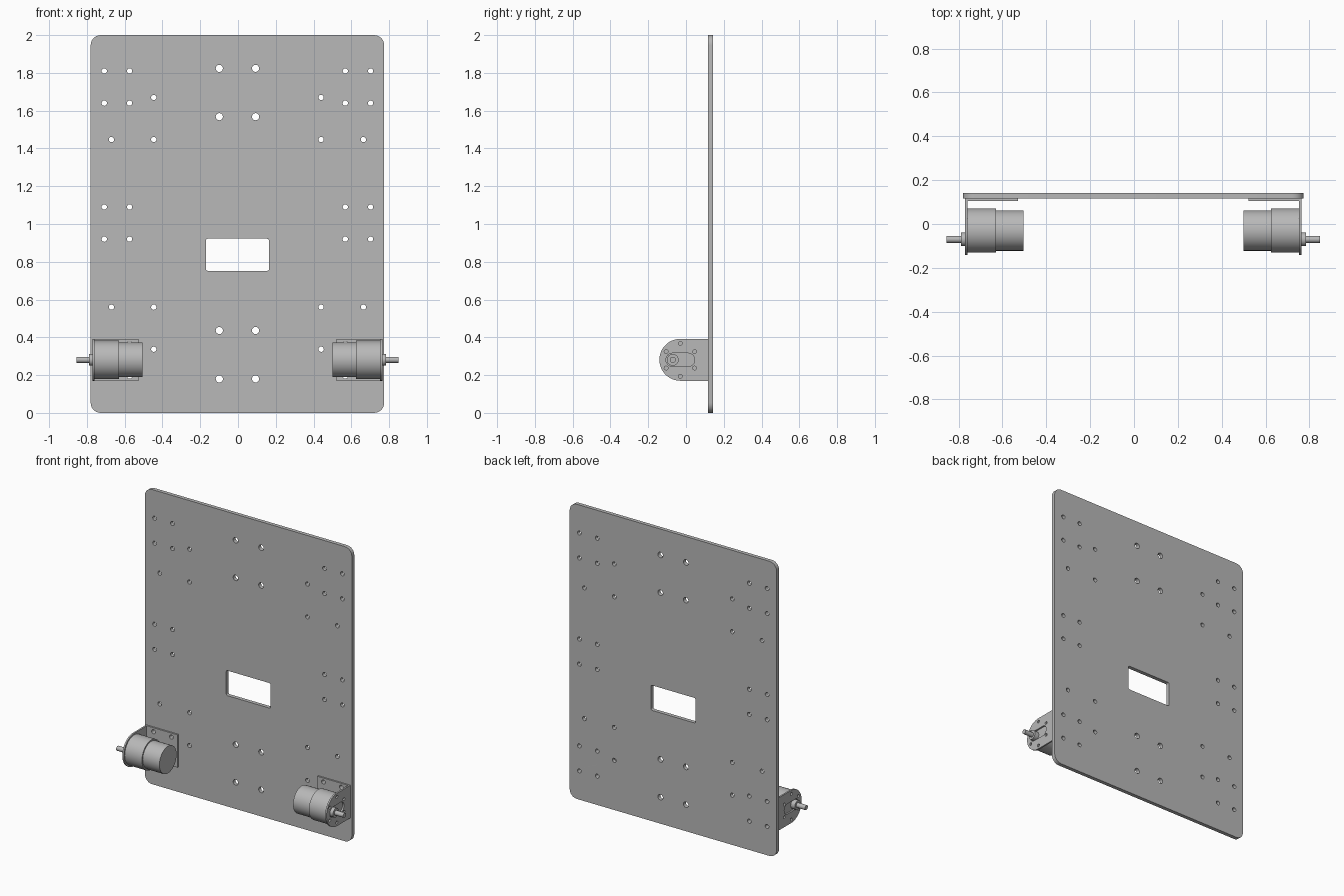
import bpy, bmesh, math
from mathutils import Matrix, Vector

cube = bpy.data.objects.get("Cube")
if cube:
    bpy.data.objects.remove(cube, do_unlink=True)

grey = bpy.data.materials.new("metal_grey")
grey.use_nodes = True
COLOUR = (0.48, 0.48, 0.48, 1)
grey.diffuse_color = COLOUR
grey.node_tree.nodes["Principled BSDF"].inputs["Base Color"].default_value = COLOUR

MID = -0.003                 # x of the symmetry plane
AXIS_Y, AXIS_Z = -0.03, 0.281  # motor axis


def finish(name, bm):
    """Clean a bmesh, shade it and place it in the scene."""
    bmesh.ops.remove_doubles(bm, verts=bm.verts, dist=1e-5)
    bmesh.ops.recalc_face_normals(bm, faces=bm.faces)
    mesh = bpy.data.meshes.new(name)
    bm.to_mesh(mesh)
    bm.free()
    mesh.shade_smooth()
    mesh.set_sharp_from_angle(angle=math.radians(30))
    mesh.materials.append(grey)
    obj = bpy.data.objects.new(name, mesh)
    bpy.context.scene.collection.objects.link(obj)
    return obj


def rounded(cu, cv, hu, hv, radii, steps=6):
    """Rounded rectangle loop; radii run from the +u +v corner counter-clockwise."""
    points = []
    for k, (su, sv) in enumerate(((1, 1), (-1, 1), (-1, -1), (1, -1))):
        r = radii[k]
        for i in range(steps + 1 if r else 1):
            a = (k + i / steps) * math.pi / 2
            p = Vector((cu + su * (hu - r) + r * math.cos(a),
                        cv + sv * (hv - r) + r * math.sin(a)))
            if not points or (p - points[-1]).length > 1e-4:
                points.append(p)
    if (points[0] - points[-1]).length < 1e-4:
        points.pop()
    return points


def hole(u, v, r):
    return rounded(u, v, r, r, [r] * 4, 5)


def sheet(name, loops, thickness, matrix):
    """Extrude an outline with holes into a sheet part."""
    curve = bpy.data.curves.new(name + "_profile", 'CURVE')
    curve.dimensions = '2D'
    curve.fill_mode = 'BOTH'
    curve.extrude = thickness / 2
    for pts in loops:
        spline = curve.splines.new('POLY')
        spline.points.add(len(pts) - 1)
        for target, p in zip(spline.points, pts):
            target.co = (p.x, p.y, 0, 1)
        spline.use_cyclic_u = True
    temp = bpy.data.objects.new(name + "_profile", curve)
    bpy.context.scene.collection.objects.link(temp)
    bpy.context.view_layer.update()
    mesh = temp.evaluated_get(bpy.context.evaluated_depsgraph_get()).to_mesh()
    bm = bmesh.new()
    bm.from_mesh(mesh)
    bpy.data.objects.remove(temp, do_unlink=True)
    bpy.data.curves.remove(curve)
    bm.transform(matrix)
    return finish(name, bm)


def facing_front(y):
    """Profile (u, v) becomes (x, z)."""
    return Matrix(((1, 0, 0, MID), (0, 0, -1, y), (0, 1, 0, 0), (0, 0, 0, 1)))


def facing_side(x):
    """Profile (u, v) becomes (y, z)."""
    return Matrix(((0, 0, 1, x), (1, 0, 0, 0), (0, 1, 0, 0), (0, 0, 0, 1)))


def turned(name, sections, y, side):
    """Stack of cylinders along x: (inner x, outer x, radius)."""
    bm = bmesh.new()
    for x0, x1, r in sections:
        place = (Matrix.Translation((MID + side * (x0 + x1) / 2, y, AXIS_Z))
                 @ Matrix.Rotation(math.pi / 2, 4, 'Y'))
        bmesh.ops.create_cone(bm, cap_ends=True, segments=48, radius1=r,
                              radius2=r, depth=x1 - x0, matrix=place)
    return finish(name, bm)


# Base plate: outline, window and drilled holes, mirrored left and right
loops = [rounded(0, 1, 0.777, 1, [0.053] * 4),
         rounded(0, 0.837, 0.167, 0.085, [0.01] * 4, 3)]
mount_rows = (0.195, 0.365, 0.92, 1.09, 1.64, 1.81)
mount_columns = (0.571, 0.705)
for side in (-1, 1):
    for z in mount_rows:
        loops += [hole(side * x, z, 0.014) for x in mount_columns]
    loops += [hole(side * 0.443, z, 0.014) for z in (0.337, 0.56, 1.447, 1.67)]
    loops += [hole(side * 0.667, z, 0.014) for z in (0.56, 1.447)]
    loops += [hole(side * 0.096, z, 0.019) for z in (0.18, 0.436, 1.568, 1.824)]
sheet("base_plate", loops, 0.026, facing_front(0.129))

for side, label in ((-1, "right"), (1, "left")):
    # Bracket foot bolted to the plate
    loops = [rounded(side * 0.646, AXIS_Z, 0.121, 0.111, [0] * 4)]
    loops += [hole(side * x, z, 0.014) for x in mount_columns for z in mount_rows[:2]]
    sheet(label + "_bracket_foot", loops, 0.011, facing_front(0.1105))

    # Bracket cheek with round nose, shaft slot and ring of screw holes
    r = 0.111
    loops = [rounded(-0.012, AXIS_Z, 0.129, r, [0, r, r, 0], 12),
             rounded(AXIS_Y, AXIS_Z, 0.076, 0.035, [0.034] * 4)]
    for i in range(6):
        a = math.radians(30 + 60 * i)
        loops.append(hole(AXIS_Y + 0.087 * math.cos(a),
                          AXIS_Z + 0.087 * math.sin(a), 0.01))
    sheet(label + "_bracket_cheek", loops, 0.011, facing_side(MID + side * 0.7615))

    # Motor body, then the off-centre output shaft
    turned(label + "_gearbox", [(0.627, 0.756, 0.101)], AXIS_Y, side)
    turned(label + "_motor_can", [(0.502, 0.627, 0.092)], AXIS_Y, side)
    turned(label + "_shaft_boss", [(0.756, 0.787, 0.031)], AXIS_Y - 0.04, side)
    turned(label + "_shaft", [(0.787, 0.852, 0.016)], AXIS_Y - 0.04, side)
